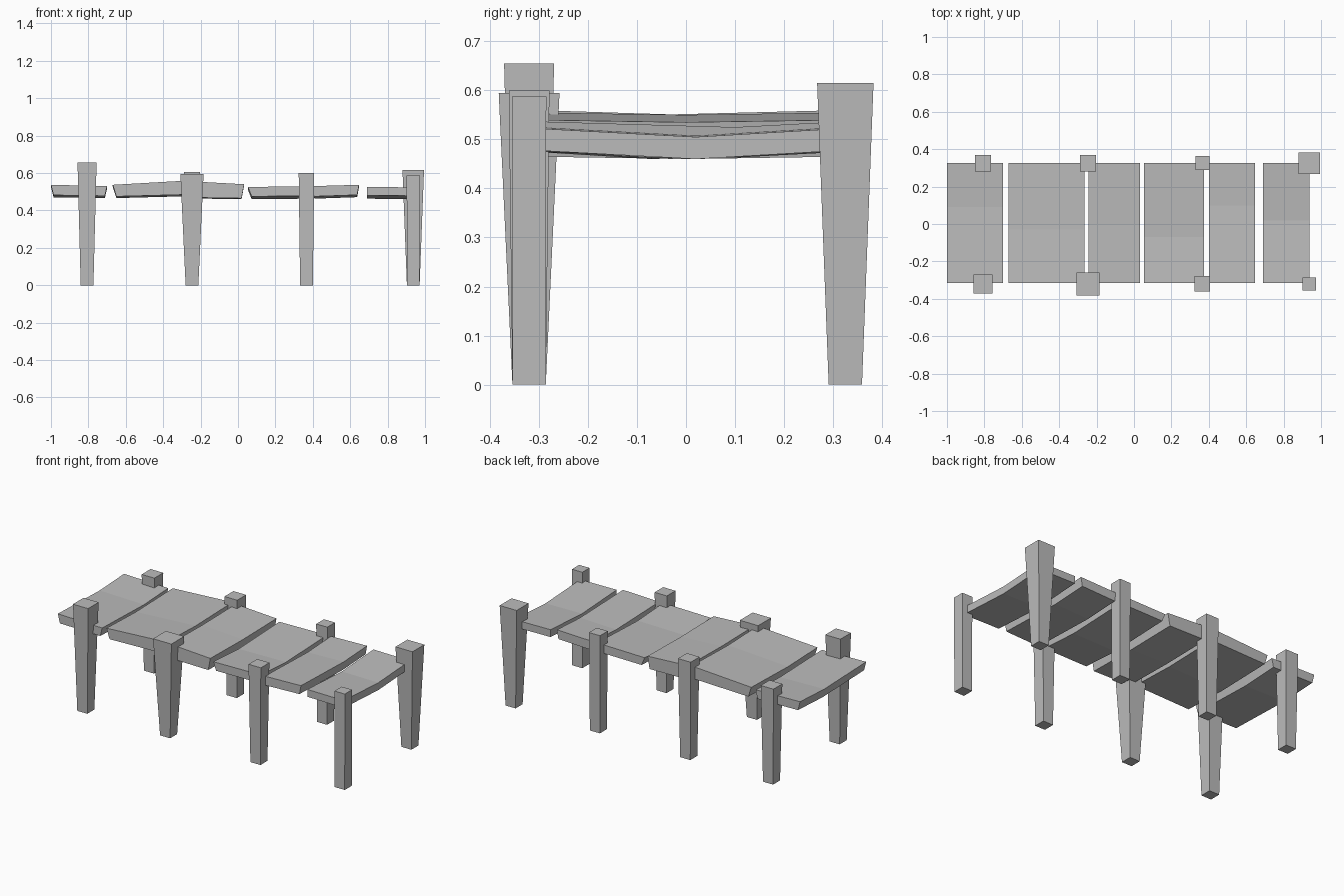
import bpy
import bmesh

cube = bpy.data.objects.get("Cube")
if cube:
    bpy.data.objects.remove(cube)

wood = bpy.data.materials.new("grey_wood")
wood.use_nodes = True
GREY = (0.5, 0.5, 0.5, 1)
wood.diffuse_color = GREY
wood.node_tree.nodes["Principled BSDF"].inputs["Base Color"].default_value = GREY


def loft(name, rings):
    """Skin a row of four-cornered rings and close both ends."""
    bm = bmesh.new()
    loops = [[bm.verts.new(p) for p in ring] for ring in rings]
    for a, b in zip(loops, loops[1:]):
        for i in range(4):
            j = (i + 1) % 4
            bm.faces.new((a[i], a[j], b[j], b[i]))
    bm.faces.new(loops[0])
    bm.faces.new(loops[-1])
    bmesh.ops.recalc_face_normals(bm, faces=bm.faces)
    mesh = bpy.data.meshes.new(name)
    bm.to_mesh(mesh)
    bm.free()
    mesh.materials.append(wood)
    obj = bpy.data.objects.new(name, mesh)
    bpy.context.collection.objects.link(obj)


def square(x, y, z, size):
    h = size / 2
    return [(x - h, y - h, z), (x + h, y - h, z), (x + h, y + h, z), (x - h, y + h, z)]


# Tapered posts: x, height, top width
FOOT = 0.068
posts = {
    -0.32: [(-0.807, 0.655, 0.102), (-0.246, 0.595, 0.124),
            (0.366, 0.6, 0.083), (0.937, 0.588, 0.07)],
    0.325: [(-0.807, 0.59, 0.086), (-0.246, 0.605, 0.086),
            (0.366, 0.6, 0.075), (0.937, 0.615, 0.115)],
}
for y, row in posts.items():
    side = "front" if y < 0 else "back"
    for n, (x, height, top) in enumerate(row, 1):
        loft(f"{side}_post_{n}", [square(x, y, 0, FOOT), square(x, y, height, top)])

# Sagging deck planks: left x, right x, left top, right top,
# left bottom, right bottom, end slants, fold y, sag
planks = [
    (-1.0, -0.70, 0.537, 0.53, 0.482, 0.478, 0.014, 0.012, 0.09, 0.012),
    (-0.67, -0.265, 0.537, 0.56, 0.475, 0.485, 0.02, 0.01, -0.03, 0.009),
    (-0.242, 0.033, 0.555, 0.54, 0.469, 0.465, 0.01, 0.014, 0.0, 0.005),
    (0.053, 0.375, 0.525, 0.53, 0.475, 0.478, 0.02, 0.008, -0.07, 0.015),
    (0.402, 0.647, 0.53, 0.537, 0.475, 0.483, 0.006, 0.01, 0.1, 0.012),
    (0.69, 0.937, 0.526, 0.523, 0.481, 0.478, 0.0, 0.0, 0.02, 0.018),
]
for n, (x0, x1, t0, t1, b0, b1, s0, s1, fold, sag) in enumerate(planks, 1):
    rings = []
    for y, drop in ((-0.315, 0), (fold, sag), (0.325, 0)):
        rings.append([(x0, y, t0 - drop), (x1, y, t1 - drop),
                      (x1 - s1, y, b1 - drop), (x0 + s0, y, b0 - drop)])
    loft(f"deck_plank_{n}", rings)
